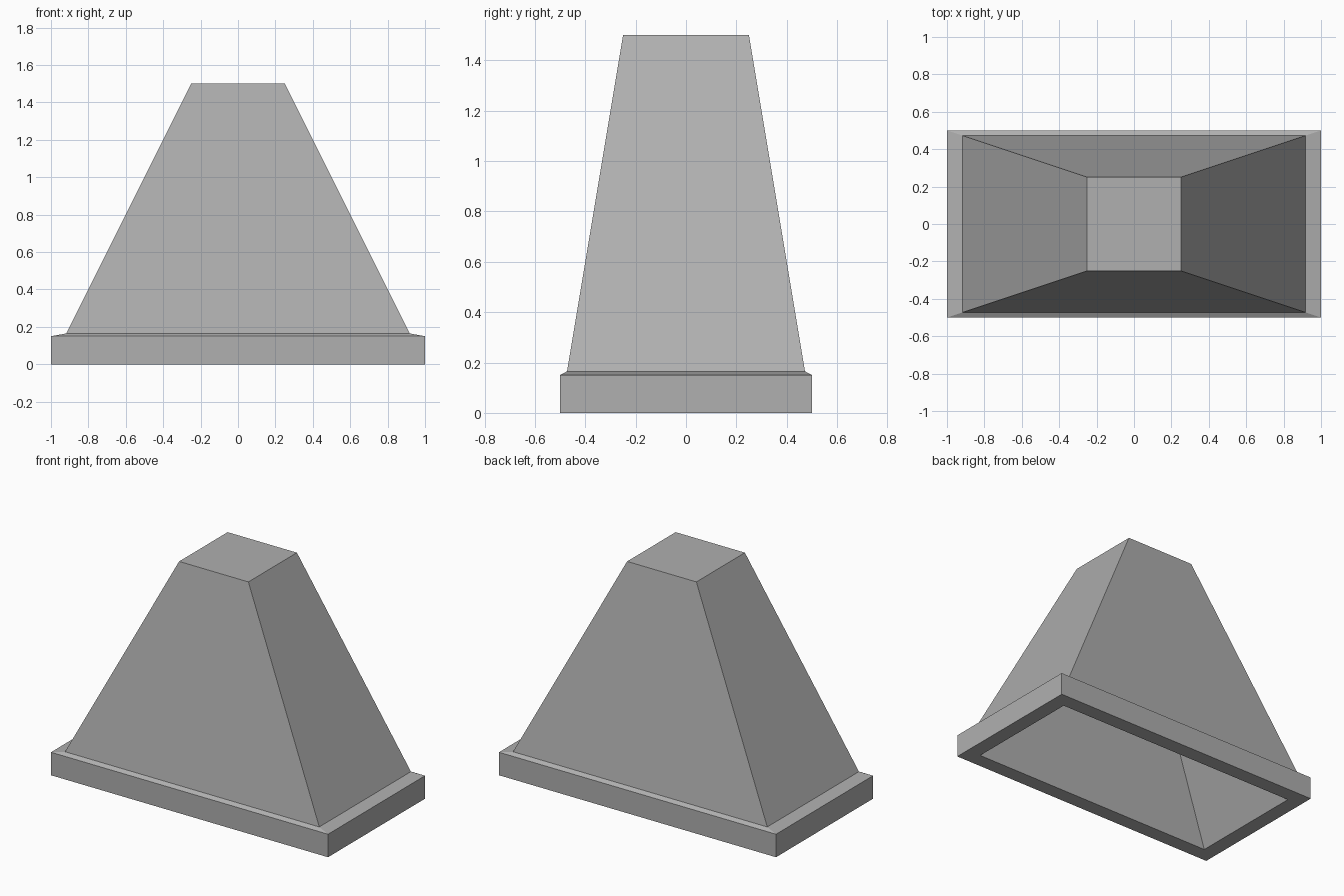
import bpy
import bmesh

cube = bpy.data.objects.get("Cube")
if cube:
    bpy.data.objects.remove(cube, do_unlink=True)

grey = bpy.data.materials.new("mid_grey")
grey.use_nodes = True
colour = (0.432, 0.432, 0.432, 1)
grey.diffuse_color = colour
grey.node_tree.nodes["Principled BSDF"].inputs["Base Color"].default_value = colour


def ring(bm, half_x, half_y, z):
    corners = ((-1, -1), (1, -1), (1, 1), (-1, 1))
    return [bm.verts.new((sx * half_x, sy * half_y, z)) for sx, sy in corners]


def loft(name, sections):
    """Join rectangular sections with flat walls and close both ends."""
    bm = bmesh.new()
    rings = [ring(bm, *s) for s in sections]
    for low, high in zip(rings, rings[1:]):
        for i in range(4):
            j = (i + 1) % 4
            bm.faces.new((low[i], low[j], high[j], high[i]))
    bm.faces.new(rings[0])
    bm.faces.new(rings[-1])
    bmesh.ops.recalc_face_normals(bm, faces=bm.faces)
    mesh = bpy.data.meshes.new(name)
    bm.to_mesh(mesh)
    bm.free()
    mesh.materials.append(grey)
    obj = bpy.data.objects.new(name, mesh)
    bpy.context.collection.objects.link(obj)


# Hollow hood: inner funnel, bottom rim, upright base band, sloped ledge, tapered body
loft("hood_shell", [
    (0.15, 0.15, 1.49),
    (0.9, 0.4, 0),
    (1, 0.5, 0),
    (1, 0.5, 0.15),
    (0.9175, 0.4725, 0.165),
    (0.25, 0.25, 1.5),
])
